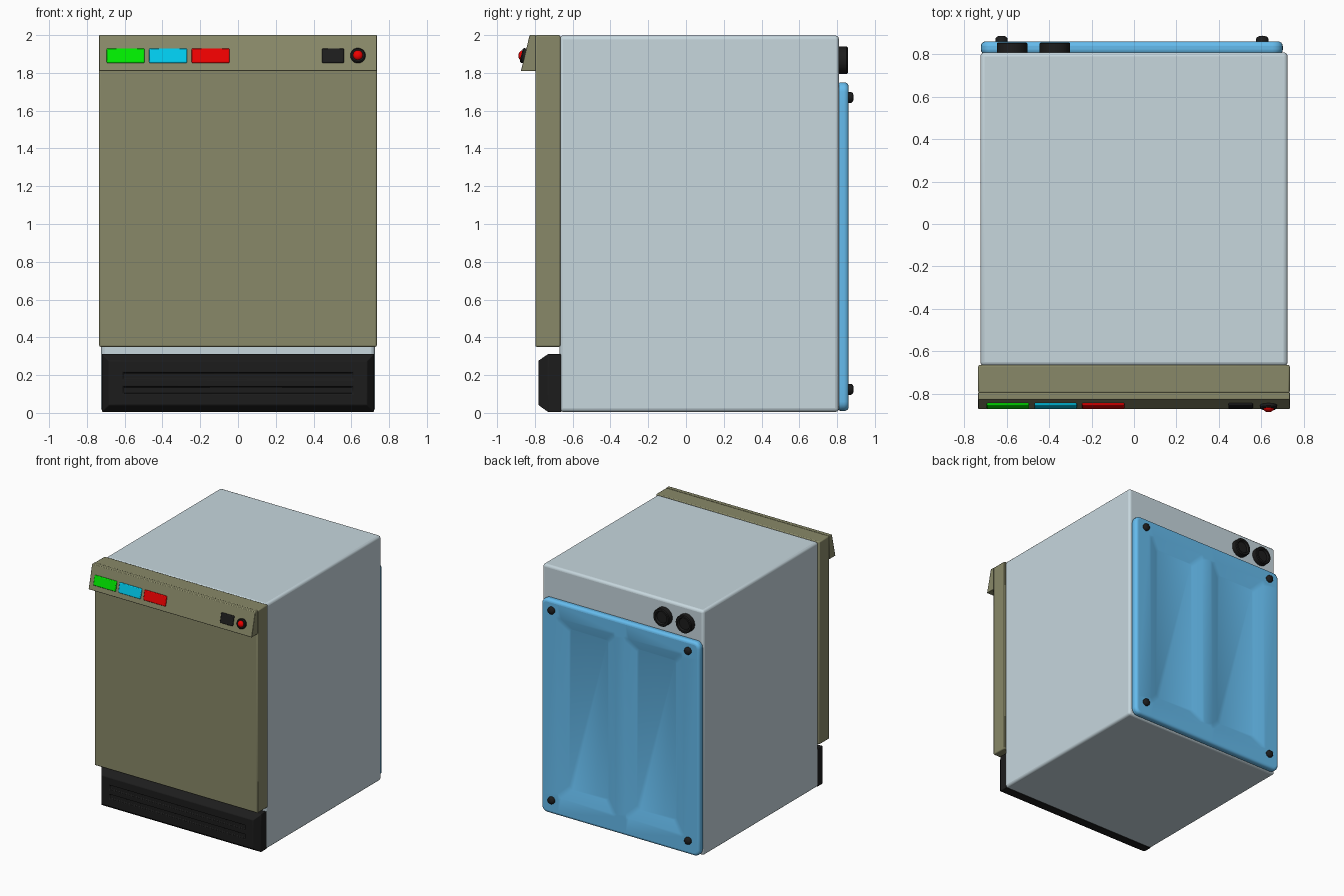
import bpy, bmesh, math
from mathutils import Vector, Matrix

if "Cube" in bpy.data.objects:
    bpy.data.objects.remove(bpy.data.objects["Cube"])


def material(name, rgb):
    m = bpy.data.materials.new(name)
    m.diffuse_color = (*rgb, 1)
    m.use_nodes = True
    m.node_tree.nodes["Principled BSDF"].inputs["Base Color"].default_value = m.diffuse_color
    return m


OLIVE = material("olive enamel", (0.25, 0.25, 0.14))
STEEL = material("pale steel", (0.57, 0.68, 0.73))
BLACK = material("black plastic", (0.012, 0.012, 0.012))
BLUE = material("blue sheet", (0.13, 0.50, 0.85))
GREEN = material("green button", (0.0, 0.85, 0.0))
CYAN = material("cyan button", (0.0, 0.60, 0.85))
RED = material("red button", (0.85, 0.0, 0.0))


def finish(name, bm, mat, bevel=0, segs=2, angle=35):
    bmesh.ops.recalc_face_normals(bm, faces=bm.faces)
    me = bpy.data.meshes.new(name)
    bm.to_mesh(me)
    bm.free()
    ob = bpy.data.objects.new(name, me)
    bpy.context.collection.objects.link(ob)
    me.materials.append(mat)
    if bevel:
        b = ob.modifiers.new("bevel", 'BEVEL')
        b.width, b.segments = bevel, segs
        b.limit_method = 'ANGLE'
        b.angle_limit = math.radians(30)
    bpy.ops.object.select_all(action='DESELECT')
    bpy.context.view_layer.objects.active = ob
    ob.select_set(True)
    bpy.ops.object.shade_smooth_by_angle(angle=math.radians(angle))
    return ob


def box(lo, hi):
    lo, hi = Vector(lo), Vector(hi)
    bm = bmesh.new()
    bmesh.ops.create_cube(bm, size=1, matrix=Matrix.Translation((lo + hi) / 2)
                          @ Matrix.Diagonal((*(hi - lo), 1)))
    return bm


def pockets(bm, xs, zs, y, thickness, depth):
    """Sink a rectangular recess for every x span / z span pair in the face at y."""
    for axis, spans in ((Vector((1, 0, 0)), xs), (Vector((0, 0, 1)), zs)):
        for v in [v for s in spans for v in s]:
            bmesh.ops.bisect_plane(bm, geom=bm.verts[:] + bm.edges[:] + bm.faces[:],
                                   plane_co=axis * v, plane_no=axis)
    bm.normal_update()
    hit = []
    for f in bm.faces:
        c = f.calc_center_median()
        if abs(c.y - y) < 1e-4 and any(a < c.x < b for a, b in xs) \
                and any(a < c.z < b for a, b in zs):
            hit.append(f)
    bmesh.ops.inset_individual(bm, faces=hit, thickness=thickness, depth=-depth)


def lathe(name, profile, base, mat, direction=1, tilt=0, steps=32):
    """Spin (radius, distance) points around the y axis."""
    bm = bmesh.new()
    vs = [bm.verts.new((r, direction * d, 0)) for r, d in profile]
    es = [bm.edges.new(p) for p in zip(vs, vs[1:])]
    bmesh.ops.spin(bm, geom=vs + es, cent=(0, 0, 0), axis=(0, 1, 0),
                   angle=2 * math.pi, steps=steps)
    bmesh.ops.remove_doubles(bm, verts=bm.verts, dist=1e-5)
    bm.transform(Matrix.Translation(base) @ Matrix.Rotation(tilt, 4, 'X'))
    return finish(name, bm, mat)


# cabinet and door
finish("cabinet", box((-0.725, -0.67, 0.005), (0.725, 0.81, 1.998)), STEEL, 0.02, 3)
finish("door", box((-0.735, -0.798, 0.35), (0.735, -0.665, 2.0)), OLIVE, 0.008, 2)

# sloping control panel
TOP_Y, LOW_Y, LOW_Z = -0.828, -0.874, 1.81
bm = bmesh.new()
face = bm.faces.new([bm.verts.new((-0.735, y, z)) for y, z in
                     ((-0.795, 2.0), (TOP_Y, 2.0), (LOW_Y, LOW_Z), (-0.795, LOW_Z))])
ext = bmesh.ops.extrude_face_region(bm, geom=[face])["geom"]
bmesh.ops.translate(bm, vec=(1.47, 0, 0),
                    verts=[g for g in ext if isinstance(g, bmesh.types.BMVert)])
finish("control_panel", bm, OLIVE, 0.004, 2)

# buttons and indicator lamp, lying on the slope
Z = 1.89
Y = TOP_Y + (LOW_Y - TOP_Y) * (2 - Z) / (2 - LOW_Z)
TILT = -math.atan((TOP_Y - LOW_Y) / (2 - LOW_Z))
for name, x, w, mat in (("green_button", -0.595, 0.2, GREEN), ("cyan_button", -0.37, 0.2, CYAN),
                        ("red_button", -0.145, 0.2, RED), ("power_switch", 0.503, 0.115, BLACK)):
    bm = box((-w / 2, -0.01, -0.04), (w / 2, 0.01, 0.04))
    bm.transform(Matrix.Translation((x, Y, Z)) @ Matrix.Rotation(TILT, 4, 'X'))
    finish(name, bm, mat, 0.006, 2)
lathe("lamp_bezel", [(0, -0.01), (0.04, -0.01), (0.04, 0.012), (0.034, 0.018), (0, 0.018)],
      (0.635, Y, Z), BLACK, -1, TILT)
lathe("lamp", [(0.027 * math.cos(a * math.pi / 12), 0.012 + 0.021 * math.sin(a * math.pi / 12))
               for a in range(7)], (0.635, Y, Z), RED, -1, TILT)

# kickplate: chamfered front with two slots
bm = box((-0.72, -0.73, 0.005), (0.72, -0.66, 0.312))
bm.normal_update()
front = [f for f in bm.faces if f.normal.y < -0.9]
bmesh.ops.inset_individual(bm, faces=front, thickness=0.052, depth=0.052)
pockets(bm, [(-0.61, 0.61)], [(0.102, 0.14), (0.176, 0.214)], -0.782, 0.004, 0.015)
finish("kickplate", bm, BLACK, 0.004, 2, 30)

# back sheet with two soft pressed recesses
bm = box((-0.722, 0.80, 0.01), (0.702, 0.861, 1.75))
corners = [e for e in bm.edges if abs(e.verts[0].co.y - e.verts[1].co.y) > 0.01]
bmesh.ops.bevel(bm, geom=corners, offset=0.05, segments=5, profile=0.5, affect='EDGES')
pockets(bm, [(-0.57, -0.06), (0.04, 0.55)], [(0.16, 1.62)], 0.861, 0.11, 0.035)
finish("back_sheet", bm, BLUE, 0.022, 4, 40)

# sheet bolts
for x in (-0.625, 0.605):
    for z in (0.125, 1.67):
        lathe("sheet_bolt", [(0, -0.02), (0.029, -0.02), (0.029, 0.014), (0.024, 0.022),
                             (0.013, 0.027), (0, 0.028)], (x, 0.86, z), BLACK, steps=20)

# hose sockets
for x in (-0.575, -0.373):
    lathe("hose_socket", [(0, -0.01), (0.072, -0.01), (0.072, 0.04), (0.066, 0.046),
                          (0.052, 0.046), (0.046, 0.03), (0, 0.03)], (x, 0.811, 1.867), BLACK)
